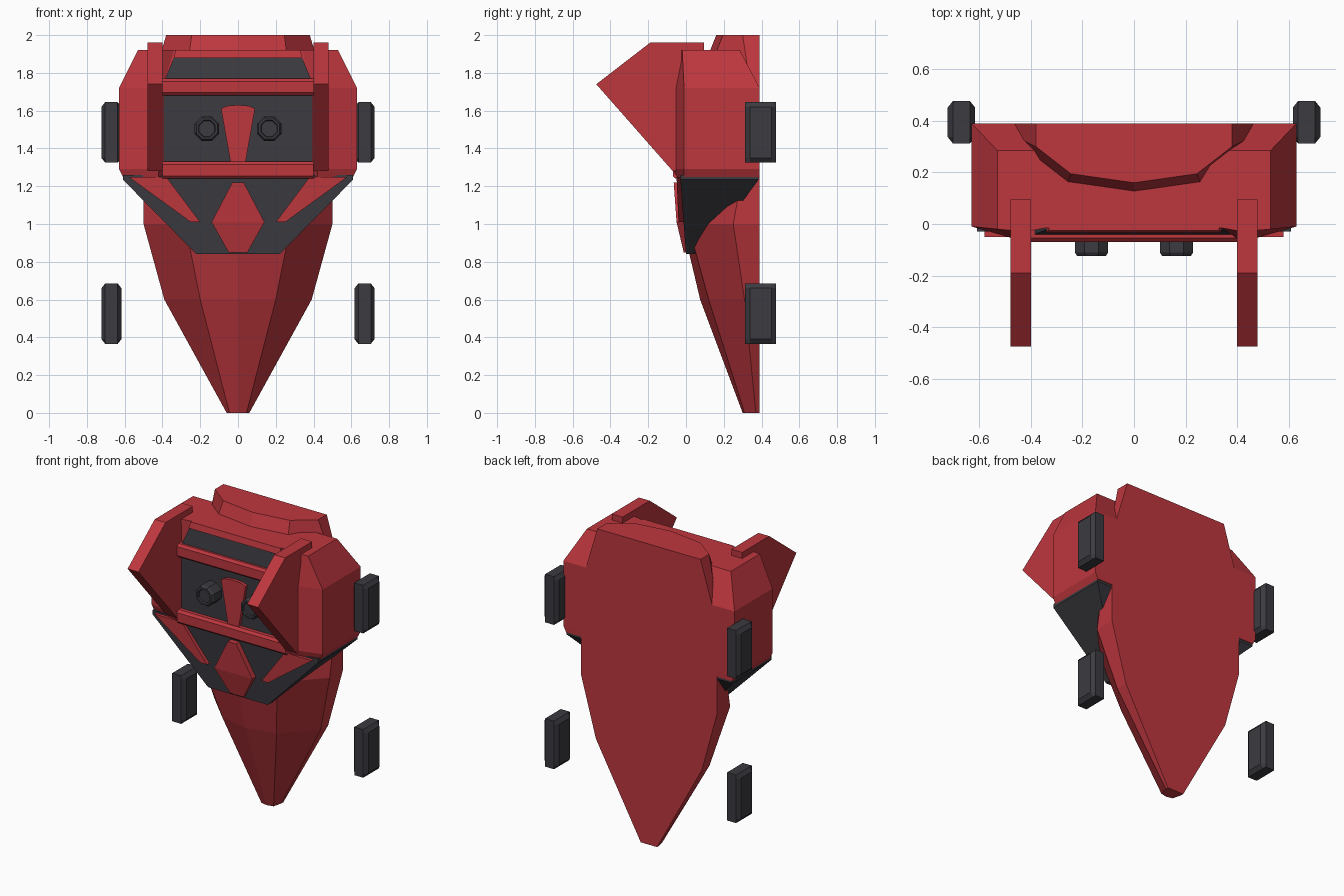
import bpy, bmesh, math

if "Cube" in bpy.data.objects:
    bpy.data.objects.remove(bpy.data.objects["Cube"])


def material(name, color):
    m = bpy.data.materials.new(name)
    m.use_nodes = True
    m.diffuse_color = color
    m.node_tree.nodes["Principled BSDF"].inputs["Base Color"].default_value = color
    return m


RED = material("armour red", (0.51, 0.038, 0.048, 1))
DARK = material("charcoal", (0.043, 0.043, 0.052, 1))


def loft(name, rings, mat):
    """Skin a stack of equal-length closed rings and cap both ends."""
    bm = bmesh.new()
    rows = [[bm.verts.new(p) for p in ring] for ring in rings]
    n = len(rows[0])
    for a, b in zip(rows, rows[1:]):
        for i in range(n):
            j = (i + 1) % n
            bm.faces.new((a[i], a[j], b[j], b[i]))
    bm.faces.new(rows[0])
    bm.faces.new(rows[-1])
    bmesh.ops.remove_doubles(bm, verts=bm.verts, dist=1e-5)
    bmesh.ops.recalc_face_normals(bm, faces=bm.faces)
    mesh = bpy.data.meshes.new(name)
    bm.to_mesh(mesh)
    bm.free()
    mesh.materials.append(mat)
    ob = bpy.data.objects.new(name, mesh)
    bpy.context.collection.objects.link(ob)
    return ob


def mirrored_ring(z, half):
    """Full ring from right-half (x, y) points; a point on x = 0 is kept once."""
    other = [(-x, y) for x, y in reversed(half) if x > 0]
    return [(x, y, z) for x, y in half + other]


def slab(name, outline, front, depth, mat, side=1):
    """Front plate from an (x, z) outline, with its face set by front(z)."""
    face = [(x * side, front(z), z) for x, z in outline]
    back = [(x, y + depth, z) for x, y, z in face]
    return loft(name, [face, back], mat)


def symmetric(half):
    return half + [(-x, z) for x, z in reversed(half) if x > 0]


def slope(z0, y0, z1, y1):
    return lambda z: y0 + (y1 - y0) * (z - z0) / (z1 - z0)


# Tapered hull with a flat back
hull = [
    (0.0, [(.06, .39), (.06, .37), (.045, .31), (0, .30)]),
    (0.6, [(.39, .39), (.39, .31), (.20, .12), (0, .075)]),
    (1.0, [(.50, .39), (.50, .25), (.28, .01), (0, -.02)]),
    (1.6, [(.50, .39), (.50, .36), (.30, .04), (0, 0)]),
    (2.0, [(.38, .39), (.38, .30), (.245, .195), (0, .16)]),
]
loft("hull", [mirrored_ring(z, h) for z, h in hull], RED)

# Chest armour with chamfered shoulders and a recessed middle
chest = [
    (1.25, [(.61, .389), (.61, -.01), (.42, -.045), (.40, -.02)]),
    (1.29, [(.63, .39), (.63, -.01), (.42, -.07), (.40, -.02)]),
    (1.72, [(.63, .39), (.63, -.01), (.42, -.07), (.40, -.02)]),
    (1.92, [(.53, .285), (.53, -.02), (.42, -.03), (.34, -.015)]),
]
loft("chest_armour", [mirrored_ring(z, h) for z, h in chest], RED)

# Dark waist wedge below the chest
waist = [
    (0.84, [(.22, .09), (.22, 0)]),
    (1.235, [(.61, .385), (.61, -.03)]),
    (1.26, [(.61, .385), (.61, -.03)]),
]
loft("waist", [mirrored_ring(z, h) for z, h in waist], DARK)

# Dark front panel and upper slit
slab("front_panel", symmetric([(.395, 1.33), (.395, 1.69)]), lambda z: -.029, .009, DARK)
slab("upper_slit", symmetric([(.385, 1.77), (.34, 1.88)]), slope(1.77, -.04, 1.88, -.022), .02, DARK)
slab("upper_rail", symmetric([(.34, 1.88), (.33, 1.92)]), slope(1.88, -.035, 1.92, -.025), .03, RED)

# Chamfered cross bars
for name, low in (("lower_bar", 1.24), ("middle_bar", 1.68)):
    section = [(-.01, 0), (-.055, 0), (-.07, .015), (-.07, .075), (-.055, .09), (-.01, .09)]
    loft(name, [[(x, y, low + h) for y, h in section] for x in (-.40, .40)], RED)

# Keystone on the panel, and the diamond on the waist
slab("keystone", symmetric([(.04, 1.33), (.09, 1.61), (.06, 1.625), (0, 1.63)]), lambda z: -.05, .03, RED)
slab("diamond_top", symmetric([(.14, 1.01), (.03, 1.22)]), slope(1.01, -.05, 1.22, -.065), .05, RED)
slab("diamond_bottom", symmetric([(.05, .85), (.14, 1.01)]), slope(.85, -.012, 1.01, -.05), .05, RED)

# Paired parts
FIN = [(.095, 1.96), (-.19, 1.96), (-.475, 1.74), (-.07, 1.28), (0, 1.28), (0, 1.9), (.095, 1.9)]
for side, label in ((1, "left"), (-1, "right")):
    # Forward-pointing shoulder fin
    loft(label + "_fin", [[(side * x, y, z) for y, z in FIN] for x in (.40, .48)], RED)

    # Slanted cheek plate
    slab(label + "_cheek", [(.58, 1.25), (.25, 1.01), (.20, 1.01), (.38, 1.25)],
         slope(1.01, -.04, 1.25, -.05), .035, RED, side)

    # Octagonal stud with a stepped, recessed face
    rings = []
    for r, y in ((.07, -.02), (.07, -.11), (.06, -.125), (.048, -.125), (.044, -.112)):
        angles = [math.pi * (k + .5) / 4 for k in range(8)]
        rings.append([(side * .165 + r * math.cos(a), y, 1.505 + r * math.sin(a)) for a in angles])
    loft(label + "_stud", rings, DARK)

    # Floating side pads with chamfered long edges
    for level, z in (("upper", 1.485), ("lower", .525)):
        rings = []
        for h, inset in ((-.16, .02), (-.135, 0), (.135, 0), (.16, .02)):
            a, b, c = .053 - inset, .0825, .0575
            pts = [(a - .02 * (inset == 0), -b), (a, -c), (a, c), (a - .02 * (inset == 0), b)]
            full = pts + [(-x, y) for x, y in reversed(pts)]
            rings.append([(side * .67 + x, .395 + y, z + h) for x, y in full])
        loft(f"{label}_{level}_pad", rings, DARK)
